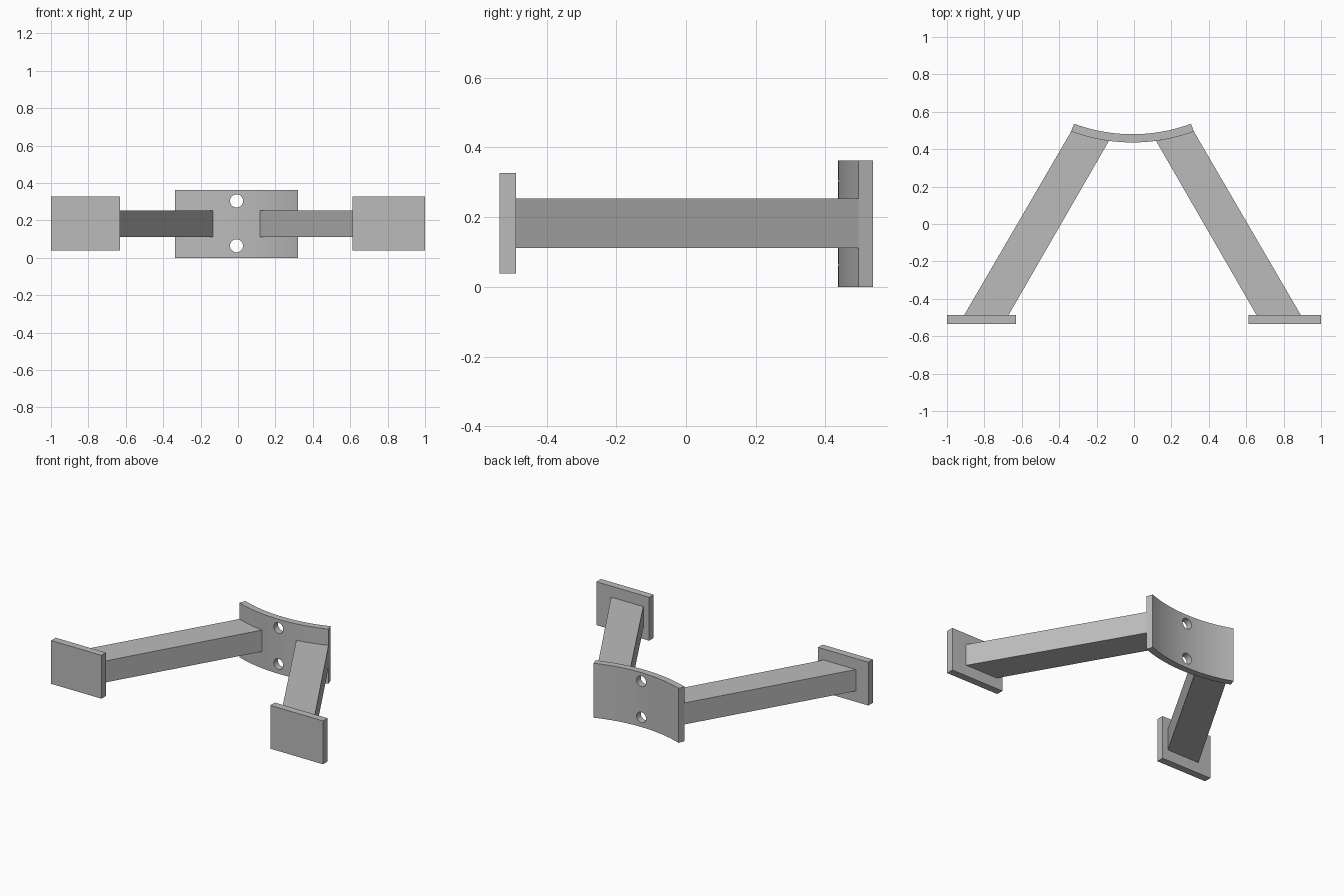
import bpy
import bmesh
from math import asin, sin, cos, sqrt, pi

if "Cube" in bpy.data.objects:
    bpy.data.objects.remove(bpy.data.objects["Cube"])

CX = -0.008                 # middle of the bracket
ARC_Y, R_FRONT, R_BACK = 1.383, 0.947, 0.903
HALF = asin(0.328 / R_FRONT)
FOOT_FRONT, FOOT_BACK = -0.535, -0.487

grey = bpy.data.materials.new("plain grey")
grey.use_nodes = True
grey.diffuse_color = (0.5, 0.5, 0.5, 1)
grey.node_tree.nodes["Principled BSDF"].inputs["Base Color"].default_value = (0.5, 0.5, 0.5, 1)


def prism(name, outline, z0, z1):
    """Extrude a plan outline from z0 up to z1."""
    bm = bmesh.new()
    face = bm.faces.new([bm.verts.new((x, y, z0)) for x, y in outline])
    top = bmesh.ops.extrude_face_region(bm, geom=[face])["geom"]
    bmesh.ops.translate(bm, vec=(0, 0, z1 - z0),
                        verts=[v for v in top if isinstance(v, bmesh.types.BMVert)])
    bmesh.ops.recalc_face_normals(bm, faces=bm.faces)
    mesh = bpy.data.meshes.new(name)
    bm.to_mesh(mesh)
    bm.free()
    mesh.materials.append(grey)
    obj = bpy.data.objects.new(name, mesh)
    bpy.context.collection.objects.link(obj)
    return obj


def arc(radius, steps=24):
    angles = [HALF * (2 * i / steps - 1) for i in range(steps + 1)]
    return [(CX + radius * sin(a), ARC_Y - radius * cos(a)) for a in angles]


# Curved saddle plate
saddle = prism("saddle_plate", arc(R_FRONT) + arc(R_BACK)[::-1], 0, 0.362)

# Two bolt holes through the plate
for i, z in enumerate((0.064, 0.304)):
    bpy.ops.mesh.primitive_cylinder_add(vertices=32, radius=0.035, depth=0.3,
                                        location=(CX, 0.45, z), rotation=(pi / 2, 0, 0))
    cutter = bpy.context.object
    cutter.name = f"bolt_hole_cutter_{i + 1}"
    cutter.data.materials.append(grey)
    cutter.hide_render = True
    cutter.hide_set(True)
    cutter.display_type = 'WIRE'
    cut = saddle.modifiers.new("bolt_hole", 'BOOLEAN')
    cut.operation = 'DIFFERENCE'
    cut.solver = 'EXACT'
    cut.object = cutter

# Splayed legs, ending flush against the curved plate, and their foot plates
for side, s in (("left", 1), ("right", -1)):
    # Distances from the bracket middle
    bottom_in, bottom_out, top_in, top_out = 0.663, 0.900, 0.126, 0.328
    outline = [(CX + s * bottom_in, FOOT_BACK), (CX + s * bottom_out, FOOT_BACK)]
    for i in range(9):
        d = top_out + (top_in - top_out) * i / 8
        outline.append((CX + s * d, ARC_Y - sqrt(R_FRONT ** 2 - d ** 2)))
    prism(f"{side}_leg", outline, 0.111, 0.254)

    inner, outer = (0.612, 1.0) if s > 0 else (-0.63, -1.0)
    prism(f"{side}_foot_plate",
          [(inner, FOOT_FRONT), (outer, FOOT_FRONT), (outer, FOOT_BACK), (inner, FOOT_BACK)],
          0.039, 0.327)
